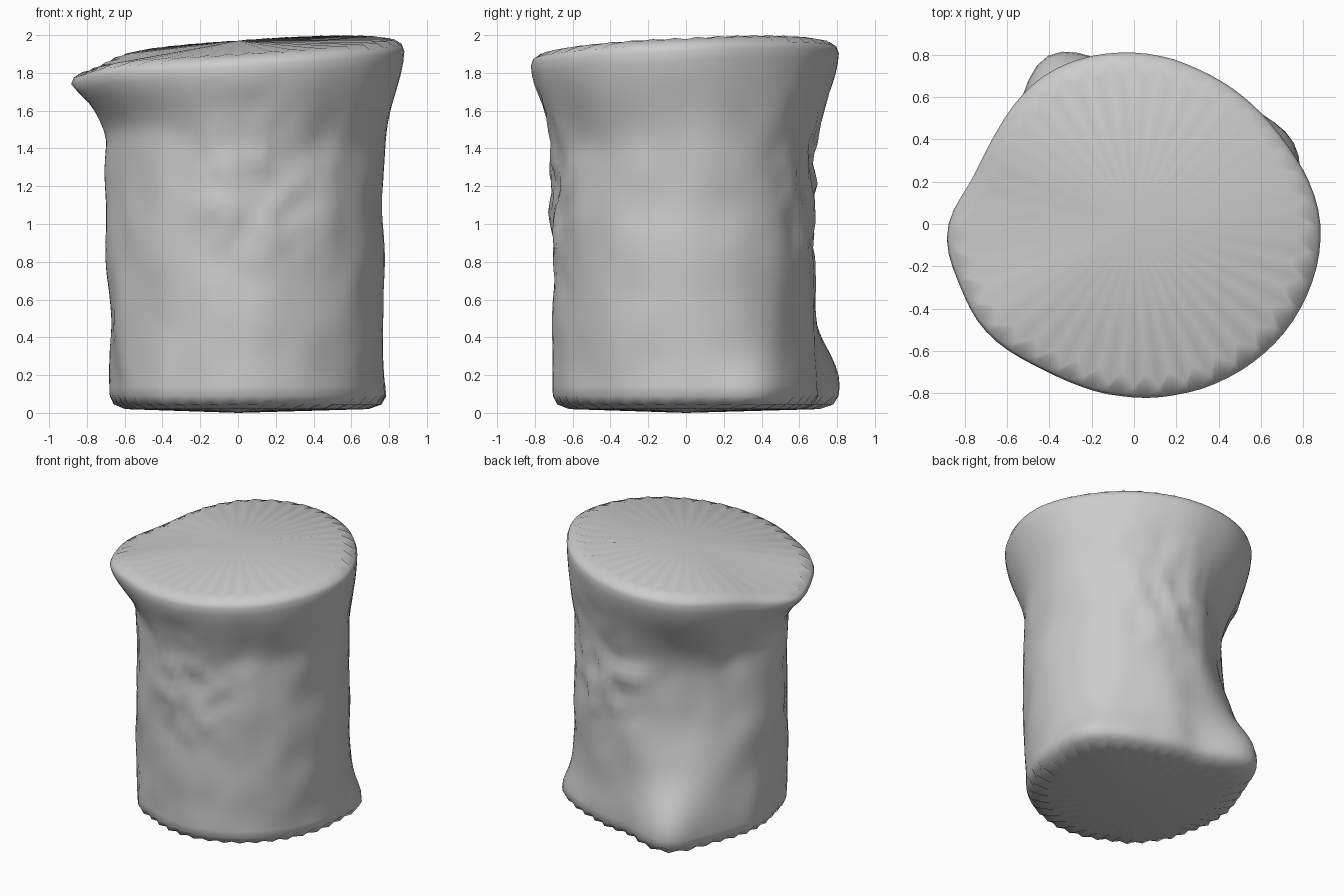
import bpy, bmesh, math
from mathutils import Vector, noise

old = bpy.data.objects.get("Cube")
if old:
    bpy.data.objects.remove(old)

SEGMENTS, ROWS = 80, 34
# Outline radii in centimetres, every 30 degrees from +x
RIM = [88, 81, 79, 81, 82, 78, 80, 87, 81, 82, 85, 88]
BODY = [77, 76, 71, 67, 58, 60, 70, 69, 69, 71, 72, 76]
BASE = [76, 76, 72, 70, 79, 72, 67, 68, 69, 70, 71, 74]


def outline(radii, angle):
    """Closed Catmull-Rom interpolation of an outline."""
    pos = angle / math.tau * len(radii)
    i, t = int(pos), pos % 1
    a, b, c, d = (radii[(i + k) % len(radii)] / 100 for k in (-1, 0, 1, 2))
    return b + t / 2 * (c - a + t * (2*a - 5*b + 4*c - d + t * (3*(b - c) + d - a)))


def smooth(low, high, x):
    t = min(max((x - low) / (high - low), 0), 1)
    return t * t * (3 - 2 * t)


def bump(angle, z, degrees, height, width, tall):
    turn = math.remainder(angle - math.radians(degrees), math.tau)
    return math.exp(-(turn / width) ** 2 - ((z - height) / tall) ** 2)


def rim_height(angle):
    return (1.868 + 0.05 * math.cos(angle) + 0.035 * math.sin(angle)
            - 0.075 * bump(angle, 0, 184, 0, 0.45, 1))


def wall_radius(angle, z):
    r = outline(BASE, angle)
    r += (outline(BODY, angle) - r) * smooth(0.05, 1.15, z)
    top = rim_height(angle)
    # The flare starts low at the back and high at the front left
    start = 1.37 - 0.15 * bump(angle, 0, 135, 0, 0.6, 1) + 0.1 * bump(angle, 0, 215, 0, 0.8, 1)
    flare = smooth(start, top + 0.02, z)
    r += (outline(RIM, angle) - r) * flare
    # Pointed lip, swollen foot at the back and a smaller one on the side
    r += 0.08 * bump(angle, z, 183, 1.75, 0.25, 0.08)
    r += 0.1 * bump(angle, z, 114, 0.16, 0.3, 0.25)
    r += 0.09 * bump(angle, z, 28, 0.1, 0.32, 0.16)
    # Soft lumps everywhere, coarse chips on two patches
    p = Vector((math.cos(angle), math.sin(angle), z))
    r += 0.02 * noise.noise(p * 3.2) * (1 - flare)
    chips = bump(angle, z, 72, 1.2, 0.45, 0.4) + bump(angle, z, 280, 1.2, 0.45, 0.4)
    return r + 0.05 * chips * noise.noise(p * 7)


def point(angle, radius, z):
    return radius * math.cos(angle), radius * math.sin(angle), z


bm = bmesh.new()
rings = [[] for _ in range(ROWS + 5)]
for s in range(SEGMENTS):
    angle = math.tau * s / SEGMENTS
    pleat = s % 2
    foot = wall_radius(angle, 0.09)
    top = rim_height(angle)
    rim = wall_radius(angle, top)
    column = [point(angle, foot * (0.88 - 0.12 * pleat), 0.02),
              point(angle, foot * (0.97 - 0.04 * pleat), 0.045)]
    for row in range(ROWS + 1):
        z = 0.09 + (top - 0.09) * row / ROWS
        column.append(point(angle, wall_radius(angle, z), z))
    column += [point(angle, rim * 0.985, top + 0.035),
               point(angle, rim * (0.94 - 0.08 * pleat), top + 0.06 + 0.01 * pleat)]
    for ring, co in zip(rings, column):
        ring.append(bm.verts.new(co))

# Wall strips, then fans closing both ends
for lower, upper in zip(rings, rings[1:]):
    for s in range(SEGMENTS):
        n = (s + 1) % SEGMENTS
        bm.faces.new((lower[s], lower[n], upper[n], upper[s]))
for ring, z in ((rings[0], 0), (rings[-1], 1.97)):
    centre = bm.verts.new((0, 0, z))
    for s in range(SEGMENTS):
        bm.faces.new((ring[s], ring[(s + 1) % SEGMENTS], centre))
bmesh.ops.recalc_face_normals(bm, faces=bm.faces)
for face in bm.faces:
    face.smooth = True

mesh = bpy.data.meshes.new("stump")
bm.to_mesh(mesh)
bm.free()
stump = bpy.data.objects.new("stump", mesh)
bpy.context.collection.objects.link(stump)

grey = bpy.data.materials.new("plain grey")
grey.use_nodes = True
colour = (0.6, 0.6, 0.6, 1)
grey.diffuse_color = colour
grey.node_tree.nodes["Principled BSDF"].inputs["Base Color"].default_value = colour
mesh.materials.append(grey)
